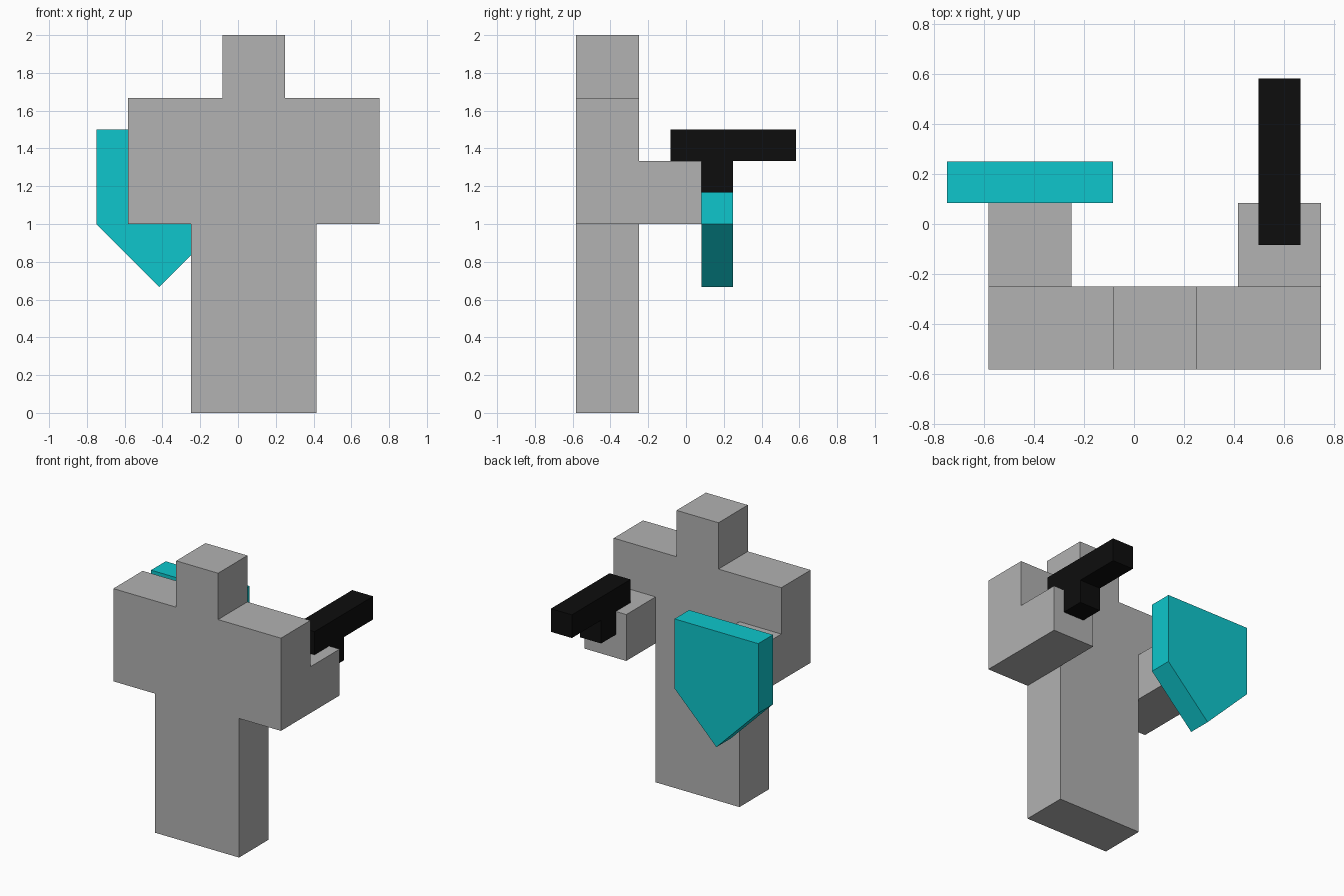
import bpy
import bmesh

if "Cube" in bpy.data.objects:
    bpy.data.objects.remove(bpy.data.objects["Cube"])

U = 1 / 12  # the model sits on a grid of twelfths


def srgb(r, g, b):
    def lin(c):
        c /= 255
        return c / 12.92 if c <= 0.04045 else ((c + 0.055) / 1.055) ** 2.4
    return (lin(r), lin(g), lin(b), 1.0)


def material(name, rgb):
    m = bpy.data.materials.new(name)
    m.diffuse_color = srgb(*rgb)
    m.use_nodes = True
    m.node_tree.nodes["Principled BSDF"].inputs["Base Color"].default_value = m.diffuse_color
    return m


grey = material("stone grey", (178, 178, 178))
cyan = material("cyan", (14, 198, 204))
black = material("black", (13, 13, 13))


def prism(name, profile, axis, start, end, mat):
    """Extrude a 2D profile along x (profile is y,z) or y (profile is x,z)."""
    def place(a, b, d):
        return (d * U, a * U, b * U) if axis == "x" else (a * U, d * U, b * U)
    bm = bmesh.new()
    face = bm.faces.new([bm.verts.new(place(a, b, start)) for a, b in profile])
    extruded = bmesh.ops.extrude_face_region(bm, geom=[face], use_keep_orig=True)
    moved = [v for v in extruded["geom"] if isinstance(v, bmesh.types.BMVert)]
    offset = place(0, 0, end - start)
    bmesh.ops.translate(bm, verts=moved, vec=offset)
    bmesh.ops.recalc_face_normals(bm, faces=bm.faces)
    mesh = bpy.data.meshes.new(name)
    bm.to_mesh(mesh)
    bm.free()
    mesh.materials.append(mat)
    obj = bpy.data.objects.new(name, mesh)
    bpy.context.collection.objects.link(obj)
    return obj


# Body: legs, shoulders and head as one silhouette, mirrored about its own centre
CX = 1
half = [(4, 0), (4, 12), (8, 12), (8, 20), (2, 20), (2, 24)]
outline = [(CX + x, z) for x, z in half] + [(CX - x, z) for x, z in reversed(half)]
prism("body", outline, "y", -7, -3, grey)

# Forearms reaching toward +y
for side, x in (("left", -7), ("right", 5)):
    prism(side + "_forearm", [(-3, 12), (1, 12), (1, 16), (-3, 16)],
          "x", x, x + 4, grey)

# Pointed shield on the left hand
prism("shield", [(-9, 18), (-9, 12), (-5, 8), (-1, 12), (-1, 18)], "y", 1, 3, cyan)

# T-shaped hand weapon: barrel over the right hand with a grip below
prism("blaster", [(-1, 18), (-1, 16), (1, 16), (1, 14),
                  (3, 14), (3, 16), (7, 16), (7, 18)], "x", 6, 8, black)
